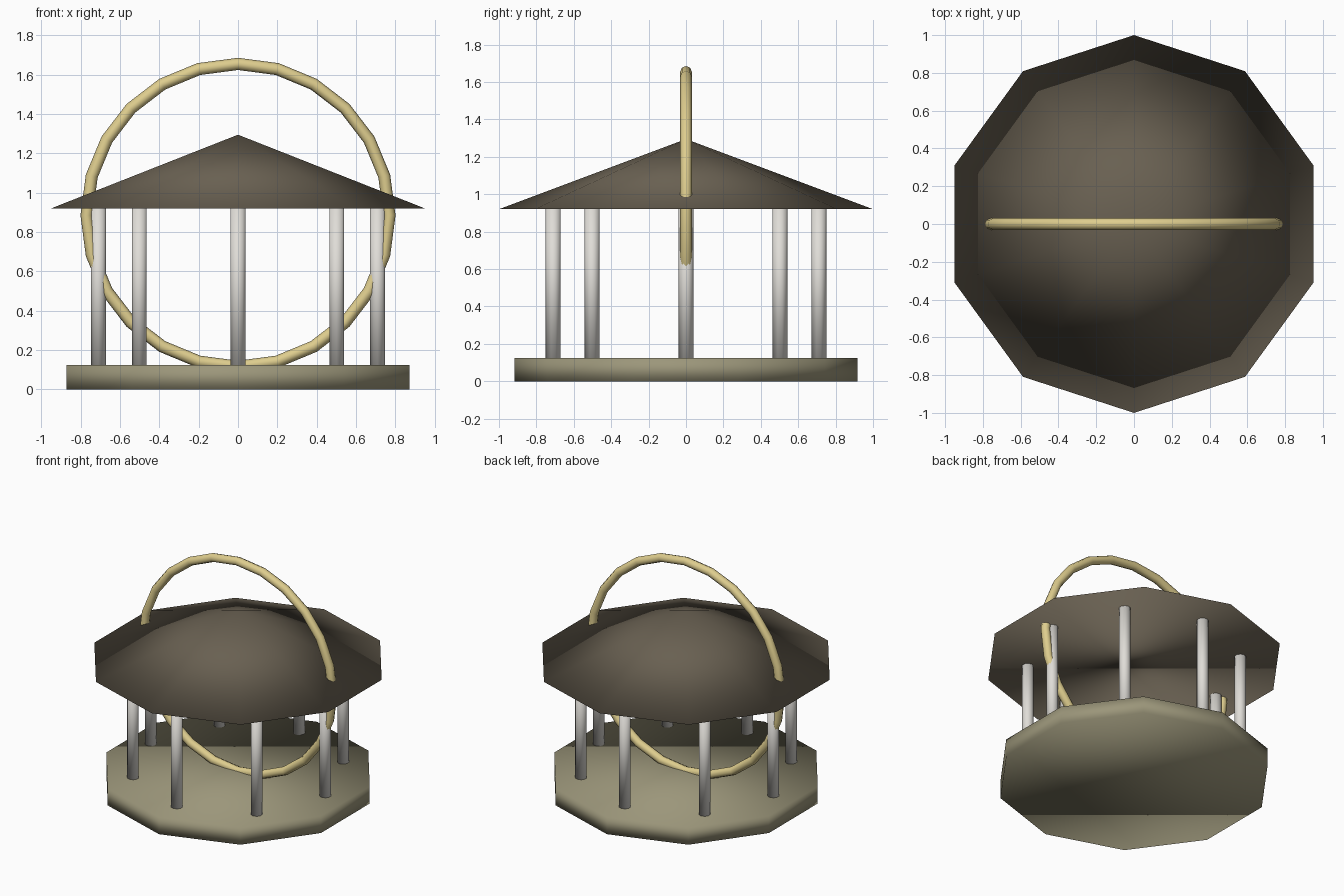
import bpy
from math import pi, sin, cos

cube = bpy.data.objects.get("Cube")
if cube:
    bpy.data.objects.remove(cube, do_unlink=True)


def material(name, rgb):
    mat = bpy.data.materials.new(name)
    mat.use_nodes = True
    mat.diffuse_color = (*rgb, 1)
    bsdf = next(n for n in mat.node_tree.nodes if n.type == 'BSDF_PRINCIPLED')
    bsdf.inputs["Base Color"].default_value = (*rgb, 1)
    return mat


def finish(name, mat):
    # Name, colour and fully smooth-shade the newest object
    ob = bpy.context.object
    ob.name = name
    ob.data.materials.append(mat)
    bpy.ops.object.shade_smooth()
    return ob


def prism(name, mat, sides, bottom_radius, top_radius, z0, z1, x=0, y=0):
    bpy.ops.mesh.primitive_cone_add(
        vertices=sides, radius1=bottom_radius, radius2=top_radius,
        depth=z1 - z0, location=(x, y, (z0 + z1) / 2))
    return finish(name, mat)


stone = material("olive stone", (0.33, 0.305, 0.195))
slate = material("dark brown roof", (0.14, 0.117, 0.083))
marble = material("pale grey", (0.74, 0.72, 0.68))
gold = material("pale gold", (0.73, 0.61, 0.27))

# Ten-sided floor and shallow pointed roof
prism("base", stone, 10, 0.917, 0.917, 0, 0.125)
prism("roof", slate, 10, 1.0, 0, 0.92, 1.295)

# Ring of eight posts
for i in range(8):
    a = i * pi / 4
    prism("post_%d" % (i + 1), marble, 10, 0.04, 0.04, 0.12, 0.925,
          0.71 * cos(a), 0.71 * sin(a))

# Upright hoop passing through roof and floor
bpy.ops.mesh.primitive_torus_add(
    major_segments=24, minor_segments=8, major_radius=0.77,
    minor_radius=0.031, location=(0, 0, 0.885), rotation=(pi / 2, 0, 0))
finish("hoop_handle", gold)
